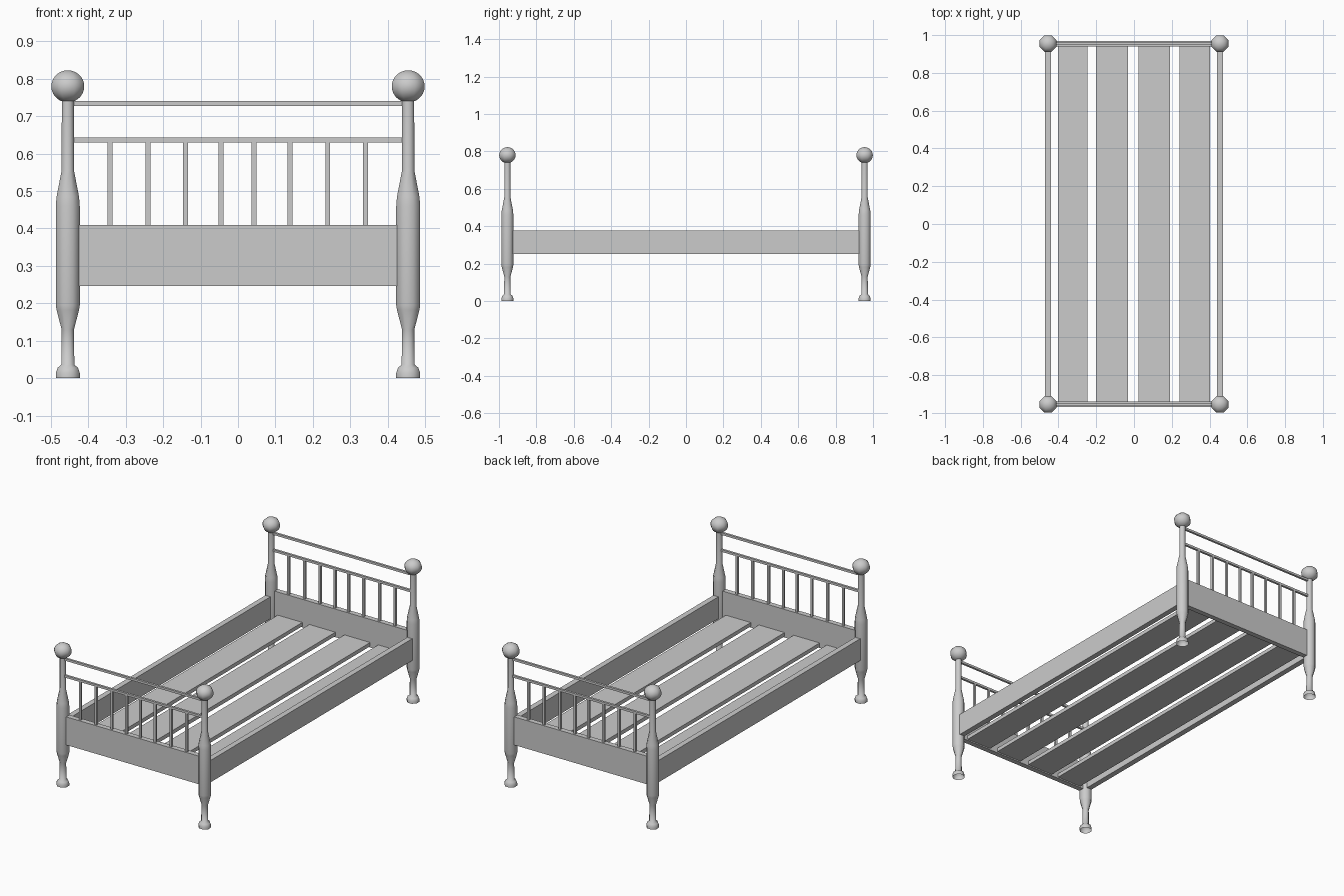
import bpy, bmesh, math

if "Cube" in bpy.data.objects:
    bpy.data.objects.remove(bpy.data.objects["Cube"], do_unlink=True)

GREY = (0.6, 0.6, 0.6, 1)
mat = bpy.data.materials.new("plain grey")
mat.use_nodes = True
mat.diffuse_color = GREY
mat.node_tree.nodes["Principled BSDF"].inputs["Base Color"].default_value = GREY

POST_X, POST_Y = 0.455, 0.955


def finish(name, bm):
    mesh = bpy.data.meshes.new(name)
    bm.to_mesh(mesh)
    bm.free()
    mesh.materials.append(mat)
    obj = bpy.data.objects.new(name, mesh)
    bpy.context.collection.objects.link(obj)
    return obj


def box(name, x0, x1, y0, y1, z0, z1):
    bm = bmesh.new()
    bmesh.ops.create_cube(bm, size=1)
    for v in bm.verts:
        v.co.x = x1 if v.co.x > 0 else x0
        v.co.y = y1 if v.co.y > 0 else y0
        v.co.z = z1 if v.co.z > 0 else z0
    return finish(name, bm)


def turned(name, profile, x, y, sides=8):
    """Eight-sided turned part; profile holds (half width, height) pairs."""
    bm = bmesh.new()
    rings = []
    for half, z in profile:
        r = half / math.cos(math.pi / sides)
        angles = [(i + 0.5) * math.tau / sides for i in range(sides)]
        rings.append([bm.verts.new((x + r * math.cos(a), y + r * math.sin(a), z))
                      for a in angles])
    for low, high in zip(rings, rings[1:]):
        for i in range(sides):
            j = (i + 1) % sides
            bm.faces.new((low[i], low[j], high[j], high[i]))
    bmesh.ops.remove_doubles(bm, verts=bm.verts, dist=1e-5)
    obj = finish(name, bm)
    bpy.ops.object.select_all(action='DESELECT')
    obj.select_set(True)
    bpy.context.view_layer.objects.active = obj
    bpy.ops.object.shade_smooth_by_angle(angle=math.radians(60))


# Post outline from flared foot to neck, and the round knob above it
shaft = [(0.032, 0), (0.032, 0.014), (0.027, 0.028), (0.0175, 0.036),
         (0.0165, 0.13), (0.03, 0.182), (0.032, 0.195), (0.032, 0.46),
         (0.03, 0.485), (0.0165, 0.555), (0.016, 0.745)]
knob = [(0.044 * math.sin(t), 0.78 - 0.043 * math.cos(t))
        for t in (math.pi * k / 14 for k in range(15))]

for end, sy in (("foot", -1), ("head", 1)):
    y = sy * POST_Y
    # Corner posts
    for side, sx in (("left", 1), ("right", -1)):
        turned(f"{end}_{side}_post", shaft, sx * POST_X, y)
        turned(f"{end}_{side}_knob", knob, sx * POST_X, y)
    # End panel and the two thin rails above it
    box(f"{end}_panel", -0.44, 0.44, y - 0.015, y + 0.015, 0.246, 0.409)
    box(f"{end}_top_rail", -0.445, 0.445, y - 0.0065, y + 0.0065, 0.728, 0.741)
    box(f"{end}_lower_rail", -0.445, 0.445, y - 0.0065, y + 0.0065, 0.63, 0.643)
    # Spindles
    for i, x in enumerate((-0.342, -0.241, -0.14, -0.045, 0.043, 0.139, 0.24, 0.341)):
        box(f"{end}_spindle_{i + 1}", x - 0.0065, x + 0.0065,
            y - 0.0065, y + 0.0065, 0.409, 0.632)

# Side boards
for side, sx in (("left", 1), ("right", -1)):
    x = sx * POST_X
    box(f"{side}_side_board", x - 0.016, x + 0.016, -0.935, 0.935, 0.251, 0.378)

# Long slats
for i, (x0, x1) in enumerate(((-0.403, -0.245), (-0.2, -0.033),
                              (0.025, 0.19), (0.242, 0.402))):
    box(f"slat_{i + 1}", x0, x1, -0.942, 0.942, 0.253, 0.275)
